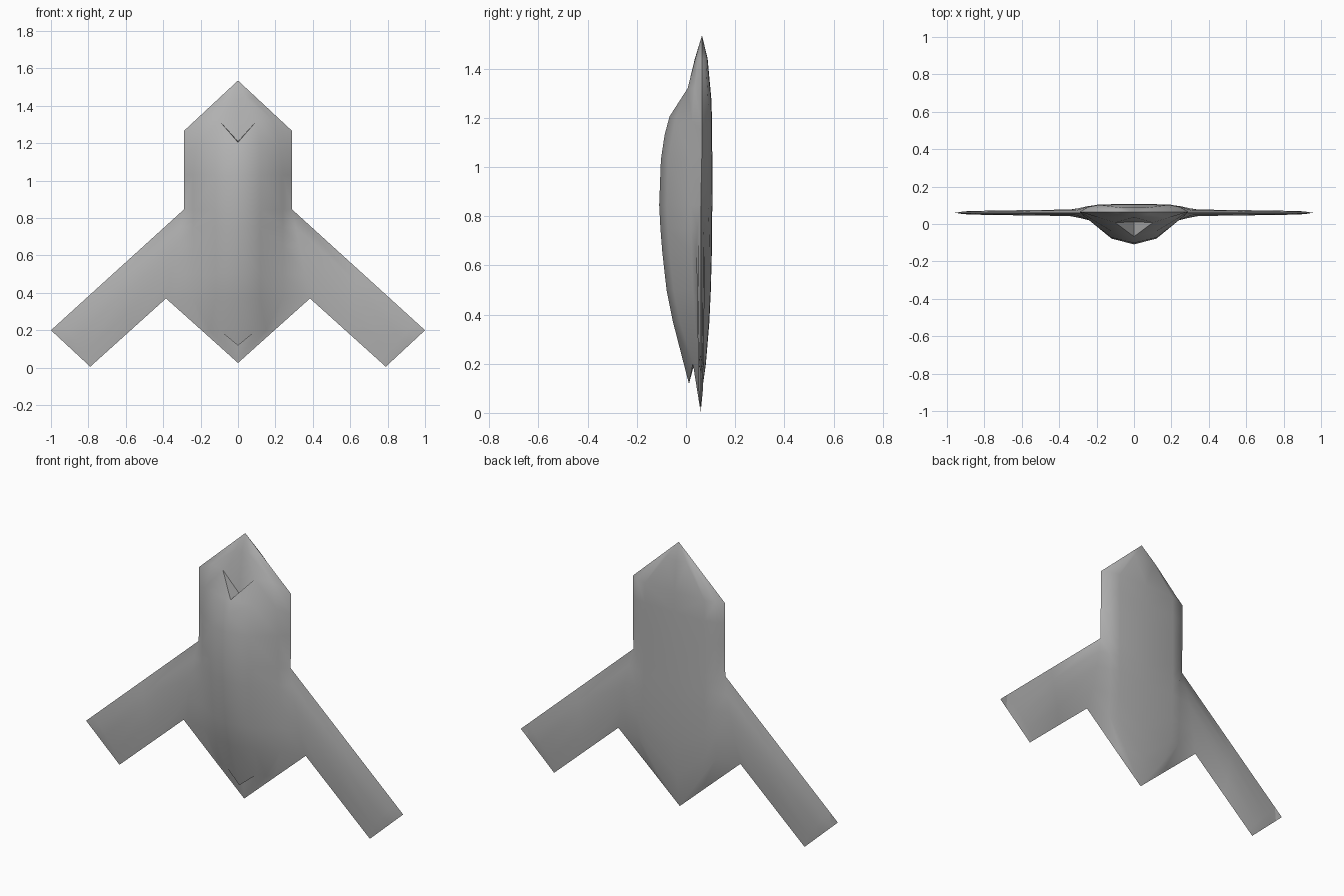
import bpy, bmesh, math
from mathutils import Vector

if "Cube" in bpy.data.objects:
    bpy.data.objects.remove(bpy.data.objects["Cube"], do_unlink=True)

grey = bpy.data.materials.new("airframe grey")
grey.use_nodes = True
colour = (0.45, 0.45, 0.45, 1)
grey.diffuse_color = colour
grey.node_tree.nodes["Principled BSDF"].inputs["Base Color"].default_value = colour

bm = bmesh.new()
EDGE_Y = 0.06
WING_TOP, WING_BOTTOM = 0.845, 0.37


def face(*points):
    """Add a face, dropping repeated corners."""
    corners = []
    for p in points:
        if all((Vector(p) - Vector(q)).length > 1e-5 for q in corners):
            corners.append(p)
    if len(corners) > 2:
        bm.faces.new([bm.verts.new(p) for p in corners])


def skin(rows):
    for a, b in zip(rows, rows[1:]):
        for i in range(len(a) - 1):
            face(a[i], a[i + 1], b[i + 1], b[i])


def chord(z):
    return (WING_TOP - z) / (WING_TOP - WING_BOTTOM)


def lens(z):
    t = min(max(chord(z), 0), 1)
    return max(math.sin(math.pi * t), 0) ** 0.7 if 0.001 < t < 0.999 else 0


def root(z, side, thick=0.018):
    """Point on the wing root; side -1 is the front skin, 1 the back skin."""
    return (0.29 + 0.095 * chord(z), EDGE_Y + side * thick * lens(z), z)


# Front skin rows, each from the centre line to the outer edge
def hump_row(z, ridge, shoulder, foot):
    edge = root(z, -1) if z <= WING_TOP else (0.29, 0.064, z)
    return [(0, ridge, z), (0.12, shoulder, z), (0.24, foot, z), edge]


nose = [
    [(0, 0.065, 1.535)] * 4,
    [(0, 0.036, 1.44), (0.04, 0.038, 1.44), (0.075, 0.05, 1.44), (0.102, 0.065, 1.44)],
    [(0, 0.012, 1.21), (0.1, 0.007, 1.32), (0.19, 0.035, 1.32), (0.29, 0.065, 1.265)],
]
hump = [
    [(0, -0.067, 1.205)] + nose[-1][1:],
    [(0, -0.087, 1.13), (0.115, -0.042, 1.2), (0.225, 0.025, 1.18), (0.29, 0.065, 1.15)],
    hump_row(1.03, -0.102, -0.073, 0.02),
    hump_row(0.845, -0.109, -0.078, 0.02),
    hump_row(0.75, -0.104, -0.074, 0.02),
    hump_row(0.65, -0.096, -0.067, 0.023),
    hump_row(0.5, -0.079, -0.05, 0.028),
    hump_row(0.37, -0.053, -0.025, 0.036),
    [(0, 0.012, 0.118), (0.1, 0.028, 0.2), (0.15, 0.042, 0.2), (0.195, 0.057, 0.2)],
]
tail = [
    [(0, 0.034, 0.2)] + hump[-1][1:],
    [(0, 0.056, 0.025)] * 4,
]
for section in (nose, hump, tail):
    skin(section)

# Walls closing the intake and the exhaust under the hump lips
face(hump[0][0], hump[0][1], nose[-1][0])
face(hump[-1][0], hump[-1][1], tail[0][0])

# Belly, a shallow plateau with sloping sides
edges = [row[3] for row in nose + hump[1:] + tail[1:]]
depths = [0.065, 0.088, 0.104, 0.106, 0.107, 0.107, 0.106, 0.105, 0.101, 0.095, 0.081, 0.056]
belly = []
for (x, y, z), depth in zip(edges, depths):
    if WING_BOTTOM <= z <= WING_TOP:
        x, y, z = root(z, 1)
    w = min(x, 0.29)
    belly.append([(x, y, z),
                  (w * 0.85, y + (depth - y) * 0.65, z),
                  (w * 0.65, y + (depth - y) * 0.95, z),
                  (0, depth, z)])
skin(belly)

# Swept wing, a thin lens section closing to a sharp tip
chord_z = [0.845, 0.75, 0.65, 0.5, 0.37]
for side in (-1, 1):
    spans = []
    for s, thick in ((0, 0.018), (0.5, 0.014), (0.93, 0.01), (1, 0)):
        line = []
        for z in chord_z:
            start = Vector(root(z, side, thick))
            end = Vector((1 - 0.21 * chord(z), start.y, 0.2 - 0.195 * chord(z)))
            line.append(tuple(start.lerp(end, s)))
        spans.append(line)
    skin(spans)

# Weld, mirror to the other side and finish
bmesh.ops.remove_doubles(bm, verts=bm.verts[:], dist=0.0005)
bmesh.ops.mirror(bm, geom=bm.verts[:] + bm.edges[:] + bm.faces[:], axis='X', merge_dist=0.0005)
bmesh.ops.remove_doubles(bm, verts=bm.verts[:], dist=0.0005)
bmesh.ops.recalc_face_normals(bm, faces=bm.faces[:])

mesh = bpy.data.meshes.new("flying_wing_airframe")
bm.to_mesh(mesh)
bm.free()
mesh.materials.append(grey)
airframe = bpy.data.objects.new("flying_wing_airframe", mesh)
bpy.context.collection.objects.link(airframe)
bpy.ops.object.select_all(action='DESELECT')
airframe.select_set(True)
bpy.context.view_layer.objects.active = airframe
bpy.ops.object.shade_smooth_by_angle(angle=math.radians(42))
